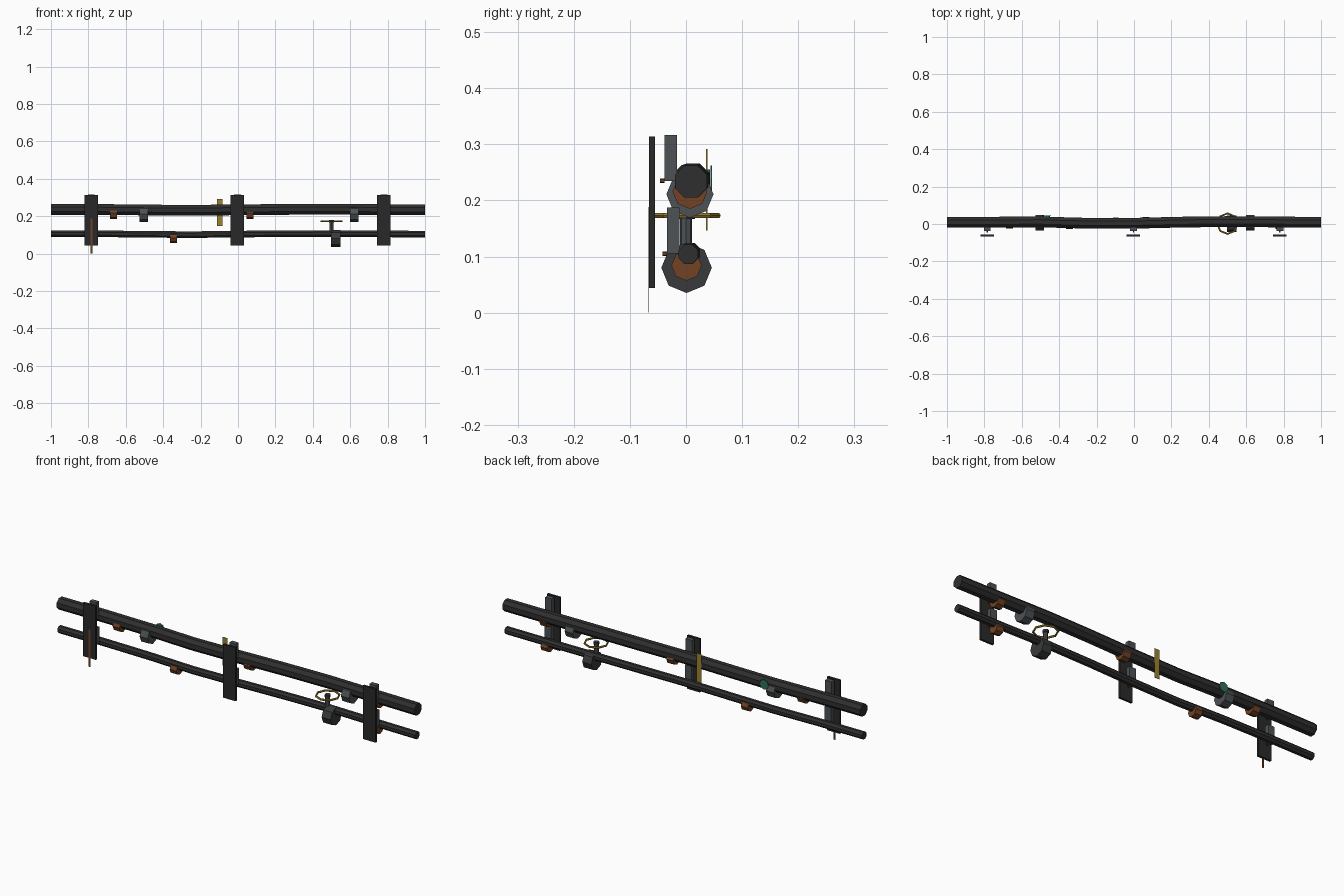
import bpy, bmesh, math
from mathutils import Vector, Matrix

if "Cube" in bpy.data.objects:
    bpy.data.objects.remove(bpy.data.objects["Cube"])

def mat(name, c):
    m = bpy.data.materials.new(name)
    m.diffuse_color = (*c, 1)
    m.use_nodes = True
    m.node_tree.nodes["Principled BSDF"].inputs["Base Color"].default_value = m.diffuse_color
    return m

IRON = mat("dark_iron", (0.028, 0.028, 0.029))
PLATE = mat("black_plate", (0.022, 0.022, 0.022))
STEEL = mat("grey_steel", (0.075, 0.085, 0.09))
BODY = mat("valve_iron", (0.04, 0.042, 0.044))
RUST = mat("rust", (0.17, 0.055, 0.018))
YELLOW = mat("faded_yellow", (0.33, 0.22, 0.03))
GREEN = mat("verdigris", (0.03, 0.16, 0.1))

def finish(name, bm, m):
    bmesh.ops.recalc_face_normals(bm, faces=bm.faces)
    me = bpy.data.meshes.new(name)
    bm.to_mesh(me)
    bm.free()
    me.materials.append(m)
    ob = bpy.data.objects.new(name, me)
    bpy.context.collection.objects.link(ob)
    return ob

def box(name, centre, size, m):
    bm = bmesh.new()
    bmesh.ops.create_cube(bm, size=1, matrix=Matrix.Translation(centre) @ Matrix.Diagonal((*size, 1)))
    return finish(name, bm, m)

def cyl(name, centre, r, depth, axis, m, n=8):
    rot = Vector((0, 0, 1)).rotation_difference(Vector(axis)).to_matrix().to_4x4()
    bm = bmesh.new()
    bmesh.ops.create_cone(bm, cap_ends=True, segments=n, radius1=r, radius2=r, depth=depth,
                          matrix=Matrix.Translation(centre) @ rot)
    return finish(name, bm, m)

def tube(name, path, r, m, n=8):
    """Pipe along x with slight bends."""
    bm = bmesh.new()
    rings = []
    for p in path:
        rings.append([bm.verts.new((p[0], p[1] + r * math.cos((i + .5) * math.tau / n),
                                    p[2] + r * math.sin((i + .5) * math.tau / n))) for i in range(n)])
    for a, b in zip(rings, rings[1:]):
        for i in range(n):
            bm.faces.new((a[i], a[(i + 1) % n], b[(i + 1) % n], b[i]))
    bm.faces.new(rings[0])
    bm.faces.new(rings[-1])
    return finish(name, bm, m)

def ring(name, centre, R, r, m, n=8, k=6):
    bm = bmesh.new()
    g = [[bm.verts.new((centre[0] + (R + r * math.cos(j * math.tau / k)) * math.cos(i * math.tau / n),
                        centre[1] + (R + r * math.cos(j * math.tau / k)) * math.sin(i * math.tau / n),
                        centre[2] + r * math.sin(j * math.tau / k))) for j in range(k)] for i in range(n)]
    for i in range(n):
        for j in range(k):
            a, b = g[i], g[(i + 1) % n]
            bm.faces.new((a[j], a[(j + 1) % k], b[(j + 1) % k], b[j]))
    return finish(name, bm, m)

# Two gently warped pipes
xs = [-1, -.75, -.5, -.25, 0, .25, .5, .75, 1]
wy = [.001, .002, .003, -.004, -.004, .002, .005, .003, .001]
wz = [.001, .001, -.002, -.004, -.001, .001, .002, 0, -.001]
tube("upper_pipe", [(x, .008 + y, .235 + z) for x, y, z in zip(xs, wy, wz)], .031, IRON)
tube("lower_pipe", [(x, .003 + y, .105 + z) for x, y, z in zip(xs, wy, wz)], .019, IRON)

X = (1, 0, 0)
# Grey couplings and rusted collars under the pipes
for x in (-.503, .622):
    cyl("pipe_coupling", (x, .007, .211), .042, .045, X, STEEL)
for x in (-.665, .065, .775):
    cyl("upper_rust_collar", (x, .007, .216), .031, .038, X, RUST)
for x in (-.345, .775):
    cyl("lower_rust_collar", (x, .001, .084), .027, .038, X, RUST)

# Wall brackets: back plate, one hanger block per pipe, bolts
for x in (-.785, -.003, .78):
    box("bracket_plate", (x, -.0605, .179), (.072, .011, .27), PLATE)
    box("upper_hanger", (x, -.027, .276), (.036, .022, .082), STEEL)
    box("lower_hanger", (x, -.023, .146), (.036, .022, .082), STEEL)
    for y, z in ((-.042, .235), (-.038, .105)):
        cyl("bracket_bolt", (x, y, z), .004, .008, (0, 1, 0), RUST, 6)

# Valve with handwheel
cyl("valve_body", (.523, .001, .08), .045, .05, X, BODY)
cyl("valve_stem", (.5, 0, .137), .011, .075, (0, 0, 1), STEEL)
wc = (.5, .002, .173)
ring("handwheel", wc, .055, .005, YELLOW)
cyl("handwheel_hub", wc, .014, .012, (0, 0, 1), BODY)

# Pressure gauge on the rear of the upper pipe
cyl("gauge_body", (-.468, .038, .237), .018, .01, (0, 1, 0), GREEN)
cyl("gauge_face", (-.468, .045, .237), .025, .003, (0, 1, 0), GREEN)

# Thin rust streak and yellow marking strip
box("rust_streak", (-.783, -.0665, .094), (.009, .001, .188), RUST)
box("yellow_strip", (-.098, .037, .219), (.028, .002, .145), YELLOW)
